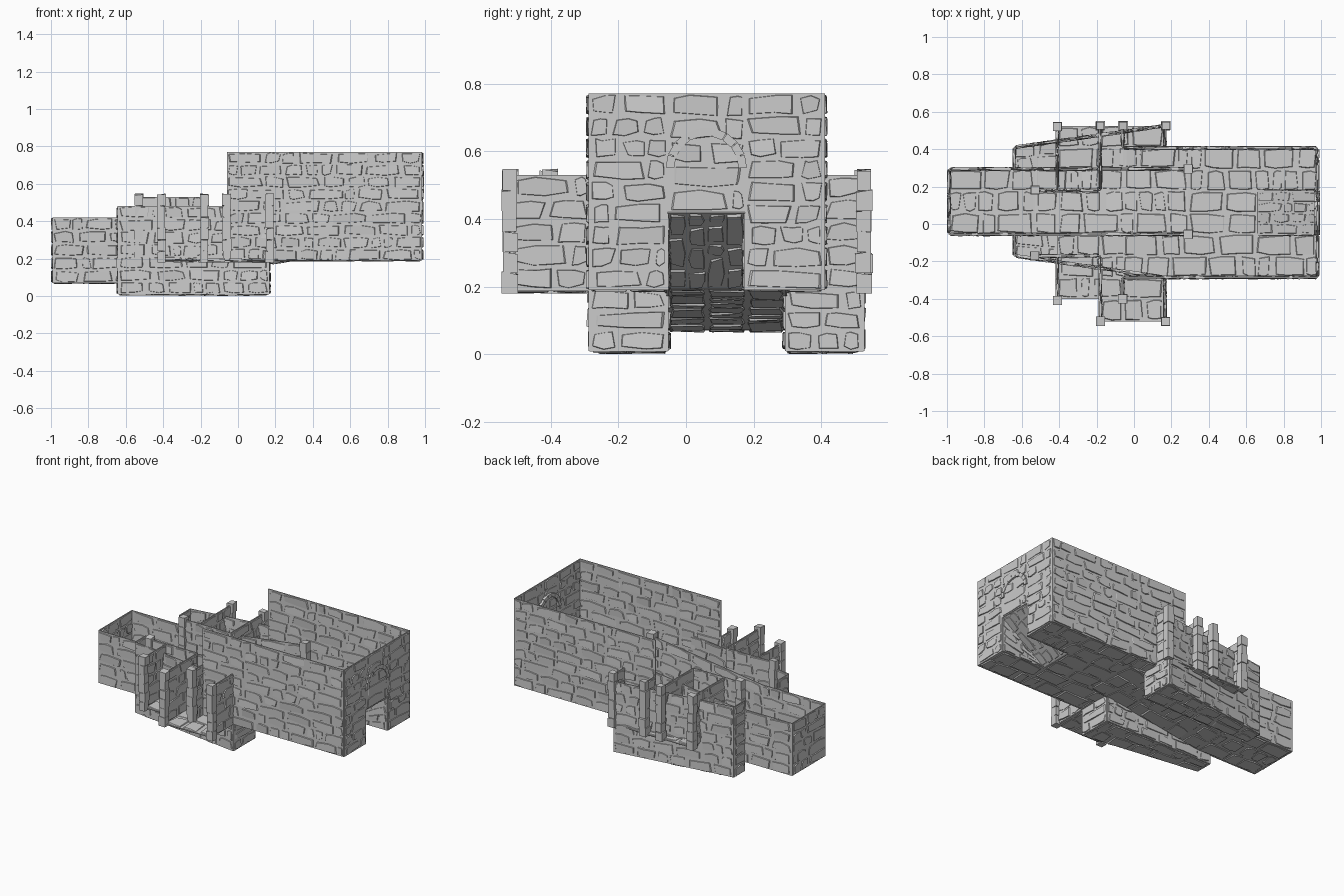
import bpy, bmesh, math, random
from mathutils import Vector as V

if "Cube" in bpy.data.objects:
    bpy.data.objects.remove(bpy.data.objects["Cube"])

random.seed(7)


def loft(bm, *rings):
    """Closed solid through matching rings of points."""
    vs = [[bm.verts.new(p) for p in r] for r in rings]
    n = len(vs[0])
    bm.faces.new(vs[0][::-1])
    bm.faces.new(vs[-1])
    for b, f in zip(vs, vs[1:]):
        for i in range(n):
            bm.faces.new((b[i], b[(i + 1) % n], f[(i + 1) % n], f[i]))


def finish(bm, name):
    bmesh.ops.recalc_face_normals(bm, faces=bm.faces)
    me = bpy.data.meshes.new(name)
    bm.to_mesh(me)
    bm.free()
    ob = bpy.data.objects.new(name, me)
    bpy.context.collection.objects.link(ob)
    return ob


def masonry(name, a, b, c, d, course=0.065, length=0.13):
    """Four-cornered thin panel filled with courses of rough stones."""
    a, b, c, d = map(V, (a, b, c, d))
    n = (b - a).cross(d - a).normalized()
    at = lambda u, v: a.lerp(b, u).lerp(d.lerp(c, u), v)
    rnd = random.uniform
    bm = bmesh.new()
    t = n * 0.003
    loft(bm, [p - t for p in (a, b, c, d)], [p + t for p in (a, b, c, d)])
    w, h = (b - a).length, max((d - a).length, (c - b).length)
    rows = max(1, round(h / course))
    for r in range(rows):
        u = 0.0
        while u < 0.999:
            du = length * rnd(0.45, 1.6) / w
            e = 1.0 if u + du > 1 - 0.3 * length / w else u + du
            g, k = 0.002 / w, 0.002 / h
            lo, hi = r / rows + k, (r + 1) / rows - k
            ju, jv = min(0.018 / w, (e - u) * 0.22), min(0.016 / h, 0.22 / rows)
            q = [(u + g + rnd(0, ju), lo + rnd(0, jv)),
                 (u + (e - u) * rnd(0.35, 0.65), lo + rnd(0, jv) * 0.5),
                 (e - g - rnd(0, ju), lo + rnd(0, jv)),
                 (e - g - rnd(0, ju), hi - rnd(0, jv)),
                 (u + (e - u) * rnd(0.35, 0.65), hi - rnd(0, jv) * 0.5),
                 (u + g + rnd(0, ju), hi - rnd(0, jv))]
            pts = [at(*p) for p in q]
            mid = sum(pts, V()) / 6
            face = lambda s: [p.lerp(mid, 0.09) + n * s * rnd(0.004, 0.011) for p in pts]
            loft(bm, face(-1), pts, face(1))
            u = e
    return finish(bm, name)


def wall(name, p, q, z0, z1):
    masonry(name, (*p, z0), (*q, z0), (*q, z1), (*p, z1))


def floor(name, corners, z):
    masonry(name, *[(x, y, z) for x, y in corners], course=0.1)


def rect(x0, y0, x1, y1):
    return [(x0, y0), (x1, y0), (x1, y1), (x0, y1)]


def pillar(name, x, y, z0, z1):
    """Stack of roughly squared blocks."""
    bm = bmesh.new()
    n = 6
    for i in range(n):
        za, zb = (z0 + (z1 - z0) * k / n for k in (i, i + 1))
        s = random.uniform(0.020, 0.025)
        o = random.uniform(-0.002, 0.002)
        ring = [(x + o + s * i, y + o + s * k)
                for i, k in ((-1, -1), (1, -1), (1, 1), (-1, 1))]
        top = [random.uniform(-0.006, 0.004) for _ in ring]
        loft(bm, [V((*p, za)) for p in ring],
             [V((*p, zb + h)) for p, h in zip(ring, top)])
    finish(bm, name)


# Great hall: long walls, doorway wall, and floor around the stairwell
X0, X1, Y0, Y1 = -0.06, 0.982, -0.285, 0.407
DY0, DY1 = -0.055, 0.175
CX0, CX1, CY0, CY1 = -0.99, 0.29, -0.055, 0.295
FOOT = 0.66
for tag, y in (("front", Y0), ("back", Y1)):
    wall("hall_wall_" + tag, (X0, y), (X1, y), 0.19, 0.77)
wall("hall_end_front", (X1, Y0), (X1, DY0), 0.19, 0.77)
wall("hall_end_back", (X1, DY1), (X1, Y1), 0.19, 0.77)
wall("hall_end_door", (X1, DY0), (X1, DY1), 0.42, 0.77)
floor("hall_floor_front", rect(X0, Y0, X1, DY0), 0.195)
floor("hall_floor_middle", rect(CX1, DY0, FOOT, DY1), 0.195)
floor("hall_floor_back", rect(CX1, DY1, X1, Y1), 0.195)
floor("hall_floor_corner", rect(X0, CY1, CX1, Y1), 0.195)

# Arch over the raised doorway
bm = bmesh.new()
cy = (DY0 + DY1) / 2
for i in range(9):
    a0, a1 = (math.pi * (i + k) / 9 for k in (0.03, 0.97))
    ring = [(r * math.cos(a), r * math.sin(a))
            for r, a in ((0.095, a0), (0.12, a0), (0.12, a1), (0.095, a1))]
    loft(bm, [V((X1 - 0.02, cy + y, 0.55 + z)) for y, z in ring],
         [V((X1 + 0.012, cy + y, 0.55 + z)) for y, z in ring])
finish(bm, "door_arch")

# Ramp from the door down to the hall floor, open underneath
masonry("door_ramp", (FOOT, DY0, 0.195), (X1, DY0, 0.42),
        (X1, DY1, 0.42), (FOOT, DY1, 0.195))
for tag, y in (("front", DY0), ("back", DY1)):
    masonry("ramp_side_" + tag, (FOOT, y, 0.19), (X1, y, 0.19),
            (X1, y, 0.42), (FOOT, y, 0.20))

# Sunken corridor, then a long ramp rising into the hall
RX = -0.53
floor("corridor_floor", rect(CX0, CY0, RX, CY1), 0.075)
masonry("corridor_ramp", (RX, CY0, 0.075), (CX1, CY0, 0.195),
        (CX1, CY1, 0.195), (RX, CY1, 0.075), course=0.1)
wall("corridor_end", (CX0, CY0), (CX0, CY1), 0.07, 0.42)
for tag, y in (("front", CY0), ("back", CY1)):
    wall("corridor_wall_" + tag, (CX0, y), (RX, y), 0.07, 0.42)
    masonry("ramp_wall_" + tag, (RX, y, 0.07), (CX1, y, 0.19),
            (CX1, y, 0.53), (RX, y, 0.42))
    pillar("corridor_pillar_" + tag, CX1, y, 0.19, 0.55)

# Tapered wings either side of the corridor
for tag, inner, near, far in (("front", CY0, -0.17, -0.285),
                              ("back", CY1, 0.41, 0.525)):
    xl, xr = -0.64, 0.165
    floor("wing_floor_" + tag, [(xl, inner), (xr, inner), (xr, far), (xl, near)], 0.012)
    wall("wing_slant_" + tag, (xl, near), (xr, far), 0.01, 0.48)
    wall("wing_left_" + tag, (xl, inner), (xl, near), 0.01, 0.48)
    wall("wing_right_" + tag, (xr, inner), (xr, far), 0.01, 0.19)
    wall("wing_inner_" + tag, (xl, inner), (xr, inner), 0.01, 0.19)

# Upper side rooms: floors and cross walls
floor("room_floor_back", rect(-0.41, CY1, 0.165, 0.525), 0.19)
floor("room_floor_front", rect(-0.41, -0.40, 0.165, CY0), 0.19)
floor("room_floor_porch", rect(-0.18, -0.52, 0.165, -0.40), 0.19)
cross_walls = [((0.165, -0.52), (0.165, Y0)), ((0.165, Y1), (0.165, 0.525)),
               ((-0.18, -0.52), (-0.18, -0.17)), ((-0.18, 0.18), (-0.18, 0.52)),
               ((-0.41, -0.41), (-0.41, -0.17)), ((-0.41, 0.18), (-0.41, 0.52)),
               ((X0, -0.40), (X0, Y0)), ((X0, Y1), (X0, 0.525)),
               ((-0.53, -0.17), (-0.18, -0.17)), ((-0.53, 0.18), (-0.18, 0.18))]
for i, (p, q) in enumerate(cross_walls):
    wall(f"cross_wall_{i}", p, q, 0.19, 0.53)

# Pillars at the wall ends
for i, (x, y) in enumerate([(-0.41, 0.52), (-0.18, 0.525), (-0.06, 0.525),
                            (0.17, 0.525), (-0.53, 0.18), (-0.53, -0.17),
                            (-0.41, -0.41), (-0.06, -0.40), (-0.18, -0.52),
                            (0.17, -0.52)]):
    pillar(f"pillar_{i}", x, y, 0.18, 0.545)
